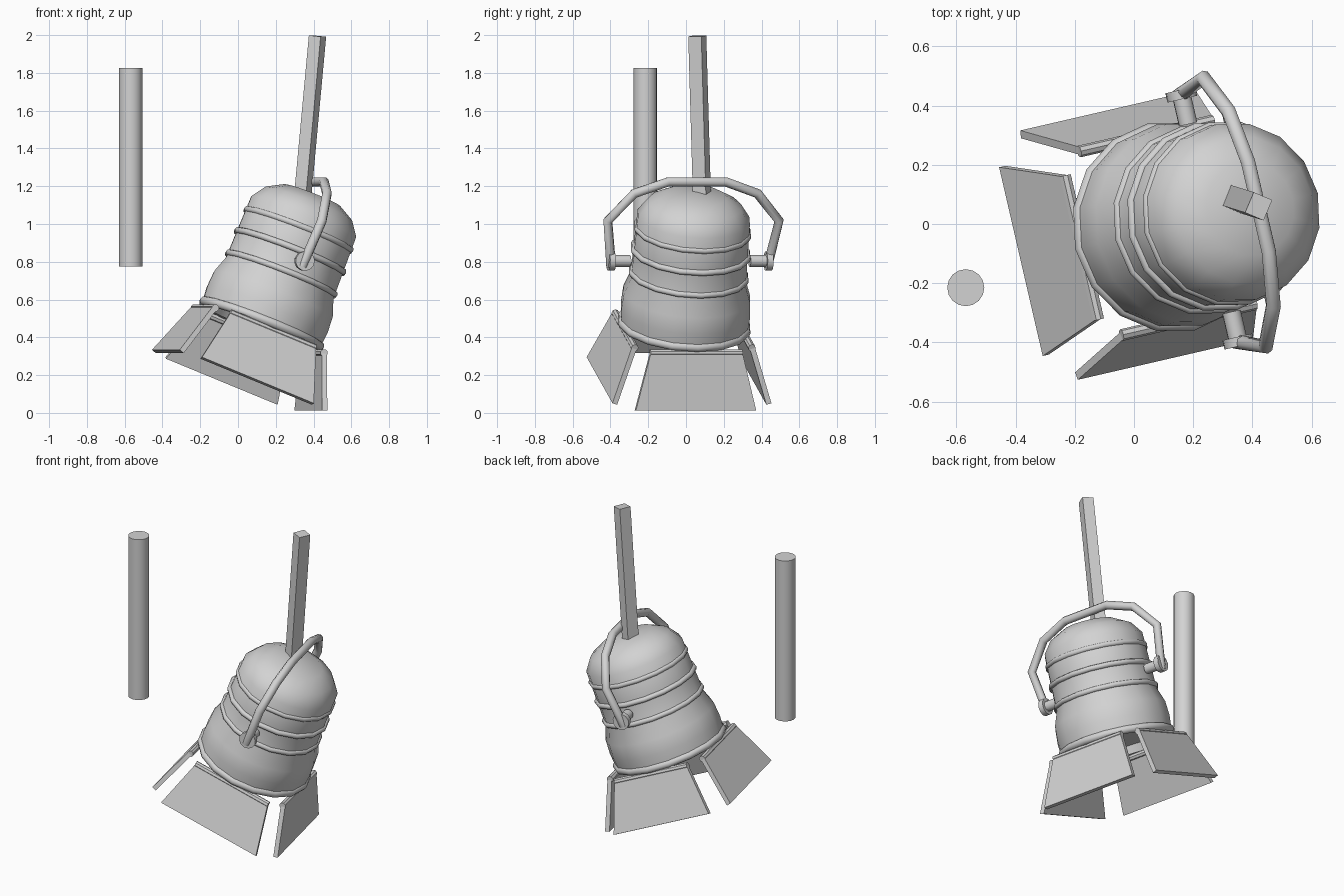
import bpy, bmesh, math
from mathutils import Matrix, Vector

cube = bpy.data.objects.get("Cube")
if cube:
    bpy.data.objects.remove(cube, do_unlink=True)

# One grey material for the whole model
grey = bpy.data.materials.new("light_grey")
grey.use_nodes = True
colour = (0.65, 0.65, 0.65, 1)
grey.diffuse_color = colour
grey.node_tree.nodes["Principled BSDF"].inputs["Base Color"].default_value = colour

# Lamp frame: origin at the rim, local z along the lamp body
LAMP = (Matrix.Translation((0.125, -0.01, 0.47))
        @ Matrix.Rotation(math.radians(13), 4, 'Z')
        @ Matrix.Rotation(math.radians(21.9), 4, 'Y'))


def finish(obj, name, matrix, smooth=40):
    obj.name = name
    obj.data.name = name
    obj.matrix_world = matrix
    obj.data.materials.clear()
    obj.data.materials.append(grey)
    bpy.ops.object.select_all(action='DESELECT')
    obj.select_set(True)
    bpy.context.view_layer.objects.active = obj
    if smooth:
        bpy.ops.object.shade_smooth_by_angle(angle=math.radians(smooth))
    return obj


def from_bmesh(bm, name, matrix, smooth=40):
    bmesh.ops.recalc_face_normals(bm, faces=bm.faces)
    mesh = bpy.data.meshes.new(name)
    bm.to_mesh(mesh)
    bm.free()
    obj = bpy.data.objects.new(name, mesh)
    bpy.context.collection.objects.link(obj)
    return finish(obj, name, matrix, smooth)


def rod(name, radius, length, matrix, sides=16):
    bm = bmesh.new()
    bmesh.ops.create_cone(bm, cap_ends=True, segments=sides, radius1=radius,
                          radius2=radius, depth=length)
    return from_bmesh(bm, name, matrix)


def lathe(name, profile, matrix, steps=16):
    bm = bmesh.new()
    verts = [bm.verts.new((r, 0, z)) for r, z in profile]
    edges = [bm.edges.new(pair) for pair in zip(verts, verts[1:])]
    bmesh.ops.spin(bm, geom=verts + edges, cent=(0, 0, 0), axis=(0, 0, 1),
                   angle=math.tau, steps=steps)
    bmesh.ops.remove_doubles(bm, verts=bm.verts, dist=0.0005)
    return from_bmesh(bm, name, matrix, 50)


# Lamp housing with a domed back and a recessed lens
lathe("lamp_body", [(0, 0.03), (0.30, 0.03), (0.31, -0.02), (0.34, -0.01),
                    (0.348, 0.08), (0.342, 0.17), (0.31, 0.26), (0.307, 0.42),
                    (0.303, 0.61), (0.25, 0.685), (0.16, 0.735), (0, 0.745)], LAMP)

# Raised bands and the thicker front rim
for name, height, radius, thick in (("front_rim", 0, 0.333, 0.025),
                                    ("lower_band", 0.286, 0.306, 0.017),
                                    ("middle_band", 0.414, 0.306, 0.017),
                                    ("upper_band", 0.537, 0.298, 0.017)):
    bpy.ops.mesh.primitive_torus_add(major_segments=16, minor_segments=8,
                                     major_radius=radius, minor_radius=thick)
    finish(bpy.context.object, name, LAMP @ Matrix.Translation((0, 0, height)), 60)

# Four barn doors, each with its hinge rod
for i, side in enumerate(("left", "back", "right", "front")):
    turn = LAMP @ Matrix.Rotation(i * math.pi / 2, 4, 'Z')
    bm = bmesh.new()
    corners = [(0.335, -0.25, -0.035), (0.335, 0.25, -0.035),
               (0.432, 0.327, -0.32), (0.432, -0.327, -0.32)]
    face = bm.faces.new([bm.verts.new(c) for c in corners])
    face.normal_update()
    inward = face.normal * (-0.028 if face.normal.x > 0 else 0.028)
    ext = bmesh.ops.extrude_face_region(bm, geom=[face], use_keep_orig=True)
    moved = [v for v in ext["geom"] if isinstance(v, bmesh.types.BMVert)]
    bmesh.ops.translate(bm, verts=moved, vec=inward)
    from_bmesh(bm, side + "_barn_door", turn, 0)
    rod(side + "_hinge", 0.02, 0.5, turn @ Matrix.Translation((0.318, 0, -0.036))
        @ Matrix.Rotation(math.pi / 2, 4, 'X'), 8)

# Carrying yoke: a bent tube over the dome
PIVOT = LAMP @ Matrix.Translation((0, 0, 0.36))
half = [(0.425, -0.03), (0.465, 0.23), (0.335, 0.385), (0.155, 0.452)]
path = [(-y, z) for y, z in half] + half[::-1]
curve = bpy.data.curves.new("yoke", 'CURVE')
curve.dimensions = '3D'
curve.bevel_depth = 0.026
curve.bevel_resolution = 2
curve.use_fill_caps = True
spline = curve.splines.new('POLY')
spline.points.add(len(path) - 1)
for point, (y, z) in zip(spline.points, path):
    point.co = (0, y, z, 1)
yoke = bpy.data.objects.new("yoke", curve)
bpy.context.collection.objects.link(yoke)
bpy.ops.object.select_all(action='DESELECT')
yoke.select_set(True)
bpy.context.view_layer.objects.active = yoke
bpy.ops.object.convert(target='MESH')
finish(bpy.context.object, "yoke", PIVOT, 50)

# Yoke eyelets and pivot knobs on both sides
for side, s in (("front", -1), ("back", 1)):
    across = Matrix.Rotation(math.pi / 2, 4, 'X')
    rod(side + "_eyelet", 0.052, 0.032,
        PIVOT @ Matrix.Translation((0, s * 0.428, 0)) @ across, 12)
    rod(side + "_pivot", 0.032, 0.1,
        PIVOT @ Matrix.Translation((0, s * 0.375, 0)) @ across, 12)

# Square hanging bar, leaning slightly
low, high = Vector((0.34, 0.085, 1.12)), Vector((0.42, 0.06, 1.985))
lean = Vector((0, 0, 1)).rotation_difference(high - low).to_matrix().to_4x4()
bm = bmesh.new()
bmesh.ops.create_cube(bm, size=1, matrix=Matrix.Diagonal((0.068, 0.075, (high - low).length + 0.02, 1)))
from_bmesh(bm, "hanging_bar", Matrix.Translation((low + high) / 2) @ lean
           @ Matrix.Rotation(math.radians(-23), 4, 'Z'), 0)

# Separate upright rod beside the lamp
rod("upright_rod", 0.0625, 1.05, Matrix.Translation((-0.568, -0.215, 1.3)))
